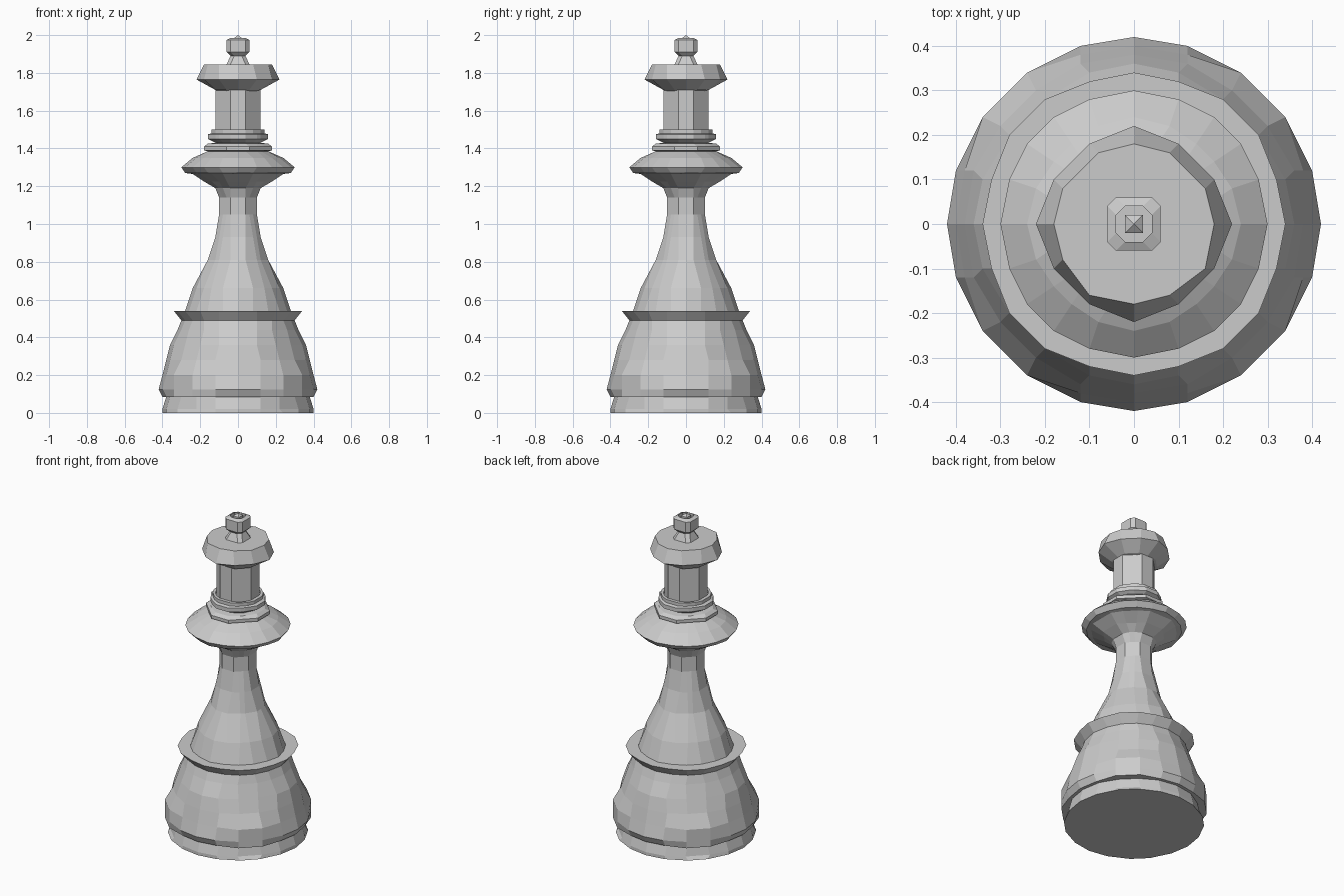
import bpy
import bmesh
import math

default = bpy.data.objects.get("Cube")
if default:
    bpy.data.objects.remove(default)

# Single matte grey for the whole piece
grey = bpy.data.materials.new("light_grey")
grey.use_nodes = True
grey.diffuse_color = (0.6, 0.6, 0.6, 1)
grey.node_tree.nodes["Principled BSDF"].inputs["Base Color"].default_value = (0.6, 0.6, 0.6, 1)

GRID = 0.02


def snap(value):
    """Round to a coarse grid for the slightly uneven hand-carved facets."""
    return round(value / GRID) * GRID


def turned(name, profile, sides, cap_bottom=False, cap_top=False):
    """Turn a (radius, height) profile into a flat-shaded faceted part."""
    bm = bmesh.new()
    rings = []
    for radius, z in profile:
        ring = []
        for i in range(sides):
            a = math.tau * i / sides
            ring.append(bm.verts.new((snap(radius * math.cos(a)),
                                      snap(radius * math.sin(a)), z)))
        rings.append(ring)
    for low, high in zip(rings, rings[1:]):
        for i in range(sides):
            j = (i + 1) % sides
            bm.faces.new((low[i], low[j], high[j], high[i]))
    if cap_bottom:
        bm.faces.new(rings[0][::-1])
    if cap_top:
        bm.faces.new(rings[-1])
    bmesh.ops.remove_doubles(bm, verts=bm.verts, dist=0.001)
    bmesh.ops.dissolve_degenerate(bm, edges=bm.edges, dist=0.0005)
    mesh = bpy.data.meshes.new(name)
    bm.to_mesh(mesh)
    bm.free()
    mesh.materials.append(grey)
    obj = bpy.data.objects.new(name, mesh)
    bpy.context.collection.objects.link(obj)
    return obj


# Foot and bulging base with a flared rim
turned("base", [(0.40, 0), (0.39, 0.02), (0.38, 0.085), (0.41, 0.085),
                (0.42, 0.125), (0.41, 0.20), (0.38, 0.28), (0.35, 0.36),
                (0.31, 0.44), (0.30, 0.49), (0.34, 0.54), (0.27, 0.54)],
       20, cap_bottom=True)

# Tapering stem
turned("stem", [(0.28, 0.54), (0.23, 0.66), (0.16, 0.81), (0.12, 0.93),
                (0.10, 1.05), (0.10, 1.14), (0.12, 1.19)], 20)

# Wide disc collar
turned("collar", [(0.12, 1.19), (0.18, 1.225), (0.25, 1.265), (0.28, 1.27),
                  (0.30, 1.30), (0.23, 1.35), (0.16, 1.385)], 20)

# Two narrow rings above the collar
turned("lower_ring", [(0.16, 1.385), (0.18, 1.39), (0.18, 1.41),
                      (0.16, 1.425), (0.12, 1.43)], 20)
turned("upper_ring", [(0.12, 1.43), (0.16, 1.45), (0.16, 1.475),
                      (0.14, 1.48), (0.14, 1.50), (0.12, 1.50)], 20)

# Octagonal-looking neck
turned("neck", [(0.12, 1.43), (0.12, 1.71)], 16)

# Flared head with a flat top
turned("head", [(0.10, 1.70), (0.13, 1.71), (0.215, 1.765), (0.18, 1.845)],
       12, cap_top=True)

# Finial: foot, cup and a small pointed tip
turned("finial", [(0.062, 1.845), (0.035, 1.89), (0.062, 1.91),
                  (0.062, 1.975), (0.04, 1.985), (0.035, 1.965)],
       12, cap_top=True)
turned("finial_tip", [(0.022, 1.965), (0.022, 1.985), (0, 2.0)], 8)
